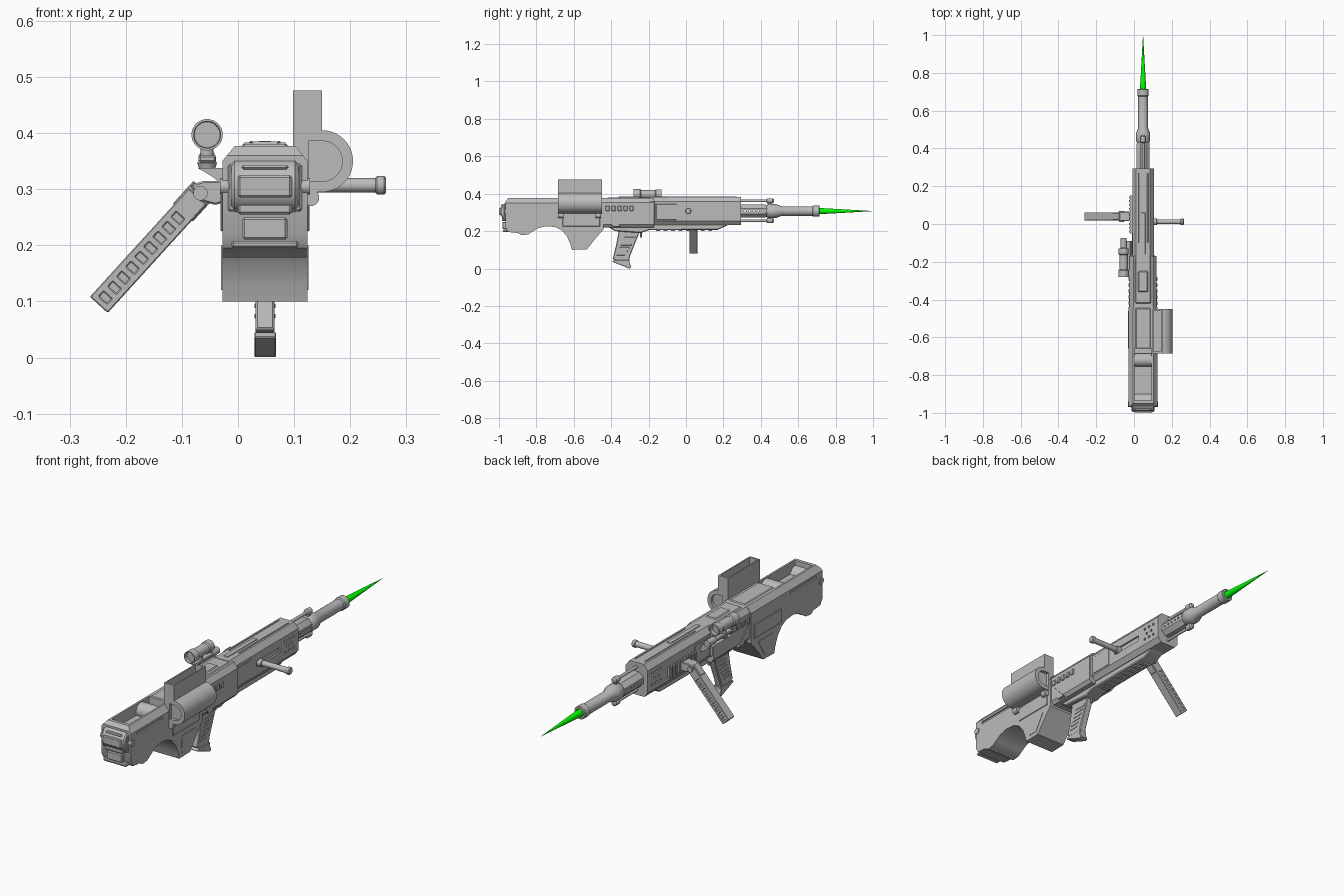
import bpy, bmesh, math
from mathutils import Vector, Matrix

if "Cube" in bpy.data.objects:
    bpy.data.objects.remove(bpy.data.objects["Cube"])

CX, BZ = 0.048, 0.307      # centre line of the gun and bore height


def material(name, rgb):
    m = bpy.data.materials.new(name)
    m.diffuse_color = (*rgb, 1)
    m.use_nodes = True
    m.node_tree.nodes["Principled BSDF"].inputs["Base Color"].default_value = m.diffuse_color
    return m


GREY = material("gunmetal", (.5, .5, .5))
GREEN = material("green", (0, 1, 0))


def finish(name, bm, bevel=0.0):
    bmesh.ops.recalc_face_normals(bm, faces=bm.faces)
    me = bpy.data.meshes.new(name)
    bm.to_mesh(me)
    bm.free()
    me.materials.append(GREY)
    ob = bpy.data.objects.new(name, me)
    bpy.context.collection.objects.link(ob)
    if bevel:
        m = ob.modifiers.new("bevel", 'BEVEL')
        m.width, m.segments, m.limit_method = bevel, 1, 'ANGLE'
        apply(ob, m)
    return ob


def apply(ob, mod):
    bpy.context.view_layer.objects.active = ob
    bpy.ops.object.modifier_apply(modifier=mod.name)


def boolean(ob, tool, op='DIFFERENCE'):
    m = ob.modifiers.new("bool", 'BOOLEAN')
    m.object, m.operation, m.solver = tool, op, 'EXACT'
    apply(ob, m)
    bpy.data.objects.remove(tool)


def prism(name, pts, a, b, axis='x', bevel=0.0):
    """Extrude a (y,z) profile along x or an (x,z) profile along y."""
    at = (lambda p, t: (t, p[0], p[1])) if axis == 'x' else (lambda p, t: (p[0], t, p[1]))
    bm = bmesh.new()
    A = [bm.verts.new(at(p, a)) for p in pts]
    B = [bm.verts.new(at(p, b)) for p in pts]
    bm.faces.new(A)
    bm.faces.new(B)
    for i in range(len(pts)):
        j = (i + 1) % len(pts)
        bm.faces.new((A[i], A[j], B[j], B[i]))
    return finish(name, bm, bevel)


def boxes(name, items, bevel=0.0):
    bm = bmesh.new()
    for x0, x1, y0, y1, z0, z1 in items:
        c = Vector((x0 + x1, y0 + y1, z0 + z1)) / 2
        bmesh.ops.create_cube(bm, size=1, matrix=Matrix.Translation(c) @ Matrix.Diagonal((x1 - x0, y1 - y0, z1 - z0, 1)))
    return finish(name, bm, bevel)


def lathe(name, origins, direction, prof, n=24):
    """Turn a (distance, radius) profile about a line from each origin."""
    q = Vector(direction).to_track_quat('Z', 'Y')
    bm = bmesh.new()
    for o in origins:
        rings = [[bm.verts.new(Vector(o) + q @ Vector((r * math.cos(2 * math.pi * (k + .5) / n),
                  r * math.sin(2 * math.pi * (k + .5) / n), t))) for k in range(n)] for t, r in prof]
        bm.faces.new(rings[0])
        bm.faces.new(rings[-1])
        for R, S in zip(rings, rings[1:]):
            for k in range(n):
                bm.faces.new((R[k], R[k - 1], S[k - 1], S[k]))
    return finish(name, bm)


def arc(cx, cz, r, a0, a1, n):
    return [(cx + r * math.cos(math.radians(a0 + (a1 - a0) * i / n)),
             cz + r * math.sin(math.radians(a0 + (a1 - a0) * i / n))) for i in range(n + 1)]


def section(w, z0, z1, c, lc):
    """Chamfered cross-section around the centre line."""
    return [(CX - w, z0 + lc), (CX - w, z1 - c), (CX - w + c * .8, z1), (CX + w - c * .8, z1),
            (CX + w, z1 - c), (CX + w, z0 + lc), (CX + w - lc * .8, z0), (CX - w + lc * .8, z0)]


# Stock with shoulder arch and lower magazine housing
stock = prism("stock", [(-.965, .22), (-.965, .36), (-.95, .377), (-.44, .377), (-.44, .21), (-.48, .165),
    (-.53, .102), (-.61, .10), (-.618, .13), (-.635, .17), (-.665, .205), (-.70, .222), (-.75, .226),
    (-.79, .216), (-.82, .198), (-.845, .182), (-.88, .178), (-.90, .19), (-.95, .195)], -.1, .2)
boolean(stock, prism("stock_section", [(-.028, .05), (-.028, .35), (-.006, .377), (-.006, .4), (.102, .4),
    (.102, .377), (.124, .35), (.124, .05)], -1.1, 0, 'y'), 'INTERSECT')
boolean(stock, boxes("trough_cut", [(.003, .093, -.935, -.66, .325, .42)]))
for x in (-.036, .117):
    boolean(stock, boxes("stock_slot", [(x, x + .015, -.92, -.73, .328, .340)]))
lathe("trough_roller", [(.003, -.72, .338)], (1, 0, 0), [(0, .036), (.09, .036)])

# Butt pad with cross bars
lathe("butt_roll", [(-.012, -.945, .305)], (1, 0, 0), [(0, .044), (.006, .05), (.114, .05), (.12, .044)])
boxes("butt_plates", [(.008, .088, -.982, -.95, .21, .25), (-.012, .108, -.978, -.95, .195, .208),
    (.0, .096, -.985, -.95, .255, .275), (-.018, .114, -.972, -.93, .26, .345)], .004)
boxes("butt_bars", [(.0, .096, -.999, -.95, .285, .325), (.006, .09, -.99, -.94, .335, .343)], .006)
lathe("butt_pins", [(-.032, -.955, .305)], (1, 0, 0), [(0, .015), (.16, .015)], 16)

# Stock side panels and raised spine
boxes("stock_side_panels", [(x, x + .005, -.66, -.46, .225, .29) for x in (-.0315, .1225)], .002)
boxes("stock_top_bar", [(.008, .088, -.66, -.445, .37, .381)], .004)
prism("magazine_panels", [(-.59, .12), (-.595, .20), (-.49, .20), (-.54, .12)], -.030, .126)

# Middle body above the grip
prism("middle_body", section(.071, .22, .377, .024, .016), -.45, -.17, 'y')
boxes("middle_top_plate", [(.006, .09, -.42, -.18, .37, .381), (.022, .074, -.36, -.25, .375, .385)], .004)
boxes("vents", [(x, x + .008, y, y + .022, .308, .335) for x in (-.028, .116)
    for y in (-.43, -.398, -.366, -.334, -.302)], .003)
prism("slanted_cheeks", [(-.44, .30), (-.42, .30), (-.35, .225), (-.39, .225)], -.026, .122)
boxes("receiver_collar", [(-.02, .116, -.20, -.165, .245, .365)], .008)

# Receiver with bolt slots and shallow vent holes on both sides
rec = prism("receiver", section(.057, .232, .383, .026, .022), -.19, .295, 'y')
for x in (-.03, .098):
    boolean(rec, lathe("vent_holes", [(x, y, z) for y, z in ((.20, .333), (.23, .333), (.26, .333),
        (.215, .307), (.245, .307), (.20, .281), (.23, .281), (.26, .281))], (1, 0, 0),
        [(0, .007), (.028, .007)], 6))
boolean(rec, boxes("bolt_slot", [(.097, .13, -.012, .158, .294, .320)]))
boxes("receiver_spine", [(.036, .06, -.16, .06, .378, .386), (.02, .026, -.1, .27, .378, .386),
    (.07, .076, -.1, .27, .378, .386)], .002)
boxes("receiver_side_plates", [(x, x + .005, -.16, -.05, .26, .345) for x in (-.011, .102)], .002)

# Lower receiver and underside rail
prism("lower_receiver", [(-.42, .225), (-.38, .20), (-.24, .19), (-.20, .205), (.17, .207), (.23, .235), (.23, .25),
    (-.42, .25)], .012, .084, bevel=.004)
boxes("underside_rail", [(.024, .072, -.16 + .04 * i, -.14 + .04 * i, .200, .212) for i in range(8)])

# Pistol grip
prism("grip", [(-.36, .20), (-.375, .12), (-.392, .05), (-.31, .02), (-.298, .07), (-.27, .14), (-.25, .19),
    (-.25, .205), (-.355, .205)], .031, .065, bevel=.006)
prism("grip_base", [(-.385, .045), (-.395, .036), (-.303, 0), (-.292, .006), (-.302, .03), (-.30, .045)],
    .029, .068, bevel=.002)
boxes("grip_ribs", [(.029, .067, -.372 + .008 * i, -.325 + .011 * i, .07 + .018 * i, .078 + .018 * i)
    for i in range(6)], .001)
boxes("trigger", [(.042, .054, -.245, -.235, .165, .2)], .002)

# Handguard, barrel, muzzle
guard = lathe("handguard", [(CX, 0, BZ)], (0, 1, 0), [(.28, .038), (.42, .038), (.44, .032)], 8)
boolean(guard, lathe("guard_holes", [(-.05, .315 + .024 * i, BZ) for i in range(5)], (1, 0, 0),
    [(0, .005), (.2, .005)], 8))
lathe("barrel", [(CX, 0, BZ)], (0, 1, 0), [(.43, .032), (.44, .038), (.48, .038), (.51, .026), (.675, .026),
    (.68, .030), (.712, .030), (.715, .027), (.715, .019), (.66, .019)])
for n, z in (("upper", .362), ("lower", .256)):
    lathe(n + "_rod", [(CX, 0, z)], (0, 1, 0), [(.28, .007), (.43, .007), (.434, .014), (.462, .014), (.47, .008)], 12)
    boxes(n + "_rod_bracket", [(.04, .056, .438, .458, min(z, BZ), max(z, BZ))])

# Green flame cone
flame = lathe("muzzle_flame", [(CX, 0, BZ)], (0, 1, 0), [(.70, .017), (.72, .0165), (1.0, .0004)], 16)
flame.data.materials[0] = GREEN

# Cocking handle on the right
lathe("cocking_handle", [(.09, .012, .307)], (1, 0, 0), [(0, .017), (.03, .017), (.032, .013), (.155, .013),
    (.158, .017), (.17, .017), (.174, .013)])

# Side drum with open feed chute
drum = prism("feed_drum", [(.098, .295), (.098, .476), (.15, .476)] + arc(.15, .35, .055, 90, -90, 20), -.685, -.45, 'y')
boolean(drum, boxes("chute_cut", [(.104, .144, -.675, -.46, .395, .5)]))
for y in (-.70, -.465):
    boolean(drum, prism("drum_recess", [(.126, .386), (.126, .314)] + arc(.15, .35, .036, -90, 90, 14),
        y, y + .03, 'y'))
lathe("drum_lugs", [(.13, -.685, .285), (.13, -.485, .285)], (0, 1, 0), [(0, .015), (.03, .015)], 16)

# Optic on the left with its mount
lathe("optic_tube", [(-.055, 0, .397)], (0, 1, 0), [(-.265, .023), (-.28, .024), (-.28, .028), (-.245, .028),
    (-.24, .023), (-.165, .023), (-.16, .027), (-.13, .027), (-.13, .021), (-.15, .021)])
lathe("optic_post", [(-.055, -.2, .335)], (0, 0, 1), [(0, .014), (.012, .018), (.02, .012), (.06, .012)], 16)
lathe("mount_knob", [(-.055, -.125, .355)], (0, 1, 0), [(0, .016), (.05, .016)], 12)
boxes("optic_saddle", [(-.07, -.04, -.25, -.12, .348, .36)], .003)
prism("optic_bracket", [(-.072, .338), (-.02, .338), (-.005, .30), (-.025, .305), (-.045, .322)], -.24, -.09, 'y')

# Left accessory rail
boxes("left_rail", [(-.02, 0, -.05, .15, .275, .32)]
    + [(-.026, -.015, -.045 + .02 * i, -.034 + .02 * i, .272, .323) for i in range(10)])

# Folding side leg
p0, p1 = Vector((-.065, .295)), Vector((-.248, .094))
d = (p1 - p0).normalized()
s = Vector((-d.y, d.x))


def leg_part(name, t0, t1, w, y0, y1):
    a, b = p0 + d * t0, p0 + d * t1
    return prism(name, [tuple(a - s * w), tuple(a + s * w), tuple(b + s * w), tuple(b - s * w)], y0, y1, 'y', .002)


leg = leg_part("side_leg", .01, .272, .0215, .018, .062)
for i in range(9):
    for y in (.012, .059):
        t = .055 + .024 * i
        boolean(leg, leg_part("leg_notch", t, t + .015, .011, y, y + .009))
leg_part("leg_shoulder", -.005, .05, .024, .022, .058)
lathe("leg_pivot", [(-.067, .01, .293)], (0, 1, 0), [(0, .013), (.06, .013)], 16)
prism("leg_bracket", [(-.085, .308), (-.06, .315), (-.02, .315), (-.015, .28), (-.04, .272), (-.07, .28)], .015, .065, 'y', .003)

# Smooth the round parts, keep the hard edges
bpy.ops.object.select_all(action='SELECT')
bpy.context.view_layer.objects.active = stock
bpy.ops.object.shade_smooth_by_angle(angle=math.radians(32))
